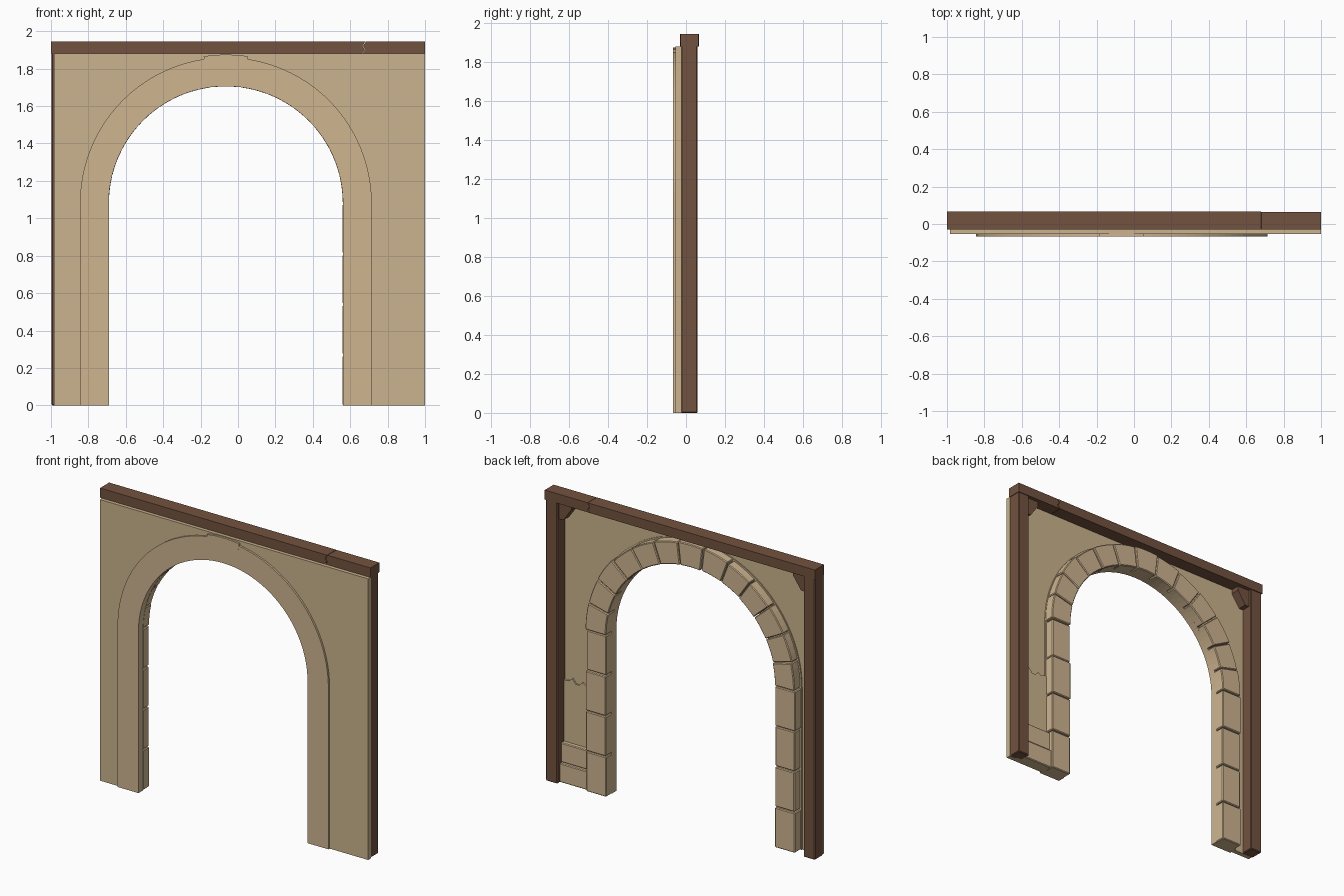
import bpy, bmesh, math, random

random.seed(4)
cube = bpy.data.objects.get("Cube")
if cube:
    bpy.data.objects.remove(cube)


def material(name, rgb):
    m = bpy.data.materials.new(name)
    m.use_nodes = True
    m.diffuse_color = (*rgb, 1)
    bsdf = next(n for n in m.node_tree.nodes if n.type == 'BSDF_PRINCIPLED')
    bsdf.inputs["Base Color"].default_value = (*rgb, 1)
    bsdf.inputs["Roughness"].default_value = 0.9
    return m


PLASTER = material("tan plaster", (0.60, 0.45, 0.27))
STONE = material("warm sandstone", (0.62, 0.46, 0.28))
WOOD = material("brown timber", (0.17, 0.085, 0.05))

CX, SPRING = -0.065, 1.08      # arch centre and springing height
R_IN, R_OUT = 0.625, 0.78      # inner and outer arch radius


def prism(name, pts, y0, y1, mat, bevel=0.0):
    """Extrude an x-z outline from y0 to y1."""
    bm = bmesh.new()
    face = bm.faces.new([bm.verts.new((x, y0, z)) for x, z in pts])
    out = bmesh.ops.extrude_face_region(bm, geom=[face])
    for v in out["geom"]:
        if isinstance(v, bmesh.types.BMVert):
            v.co.y = y1
    bmesh.ops.recalc_face_normals(bm, faces=bm.faces)
    me = bpy.data.meshes.new(name)
    bm.to_mesh(me)
    bm.free()
    me.materials.append(mat)
    ob = bpy.data.objects.new(name, me)
    bpy.context.collection.objects.link(ob)
    if bevel:
        mod = ob.modifiers.new("Bevel", 'BEVEL')
        mod.width = bevel
        mod.segments = 1
    return ob


def rect(x0, x1, z0, z1):
    return [(x0, z0), (x1, z0), (x1, z1), (x0, z1)]


def polar(r, a):
    return CX + r * math.cos(a), SPRING + r * math.sin(a)


def arc(r, a0, a1, steps):
    return [polar(r, a0 + (a1 - a0) * i / steps) for i in range(steps + 1)]


def arch_line(r, steps=48):
    """Open outline from right foot over the arch to left foot."""
    return [(CX + r, 0)] + arc(r, 0, math.pi, steps) + [(CX - r, 0)]


# Plaster wall with the arched opening cut out
prism("plaster_wall", [(1, 0), (1, 1.88), (-0.985, 1.88), (-0.985, 0)]
      + arch_line(R_IN + 0.06)[::-1], -0.053, -0.022, PLASTER)

# Continuous front surround, and its raised keystone
prism("front_surround", arch_line(R_OUT) + arch_line(R_IN + 0.001)[::-1],
      -0.066, -0.015, STONE)
half = 0.15
top = math.pi / 2
prism("keystone", arc(R_OUT + 0.015, top - half, top + half, 8)
      + arc(R_OUT - 0.03, top + half, top - half, 8), -0.0665, -0.02, STONE)

# Separate arch stones on the back
COUNT, GAP = 13, 0.004
step = math.pi / COUNT
for i in range(COUNT):
    a0, a1 = i * step + GAP, (i + 1) * step - GAP
    ro = R_OUT - random.uniform(0, 0.012)
    prism(f"arch_stone_{i + 1}", arc(ro, a0, a1, 4) + arc(R_IN, a1, a0, 4),
          -0.02, 0.05 - random.uniform(0, 0.008), STONE, 0.005)

# Jamb blocks on both sides of the opening
ROWS = 4
for side, label in ((1, "left"), (-1, "right")):
    for i in range(ROWS):
        z0, z1 = SPRING * i / ROWS, SPRING * (i + 1) / ROWS
        outer = R_OUT - random.uniform(0, 0.012)
        xs = sorted((CX + side * R_IN, CX + side * outer))
        prism(f"{label}_jamb_stone_{i + 1}",
              rect(*xs, z0 + (0.003 if i else 0), z1 - 0.003),
              -0.02, 0.05 - random.uniform(0, 0.008), STONE, 0.005)

# Broken plaster patch and footing blocks in the wider bay
ragged = [(0.95 - 0.025 * i, 0.68 + random.uniform(-0.02, 0.02)) for i in range(11)]
prism("ragged_patch", [(0.70, 0), (0.95, 0)] + ragged, -0.03, -0.012, PLASTER)
prism("lower_footing", rect(0.70, 0.92, 0, 0.127), -0.03, 0.03, STONE, 0.005)
prism("upper_footing", rect(0.70, 0.92, 0.13, 0.26), -0.03, 0.018, STONE, 0.005)

# Timber posts with corner braces
for side, label in ((1, "left"), (-1, "right")):
    xs = sorted((side * 0.996, side * 0.91))
    prism(f"{label}_post", rect(*xs, 0, 1.885), -0.025, 0.06, WOOD, 0.005)
    brace = [(0.92, 1.885), (0.82, 1.885), (0.82, 1.85), (0.88, 1.765), (0.92, 1.765)]
    prism(f"{label}_brace", [(side * x, z) for x, z in brace], -0.02, 0.04, WOOD)

# Top beam in two lengths meeting at a notched joint
Z0, Z1 = 1.88, 1.944
joint = [(0.66, Z0), (0.68, 1.90), (0.665, 1.92), (0.68, Z1)]
prism("long_beam", [(-1, Z1), (-1, Z0)] + joint, -0.03, 0.066, WOOD)
prism("short_beam", [(1, Z1), (1, Z0)] + [(x + 0.003, z) for x, z in joint],
      -0.029, 0.065, WOOD)
